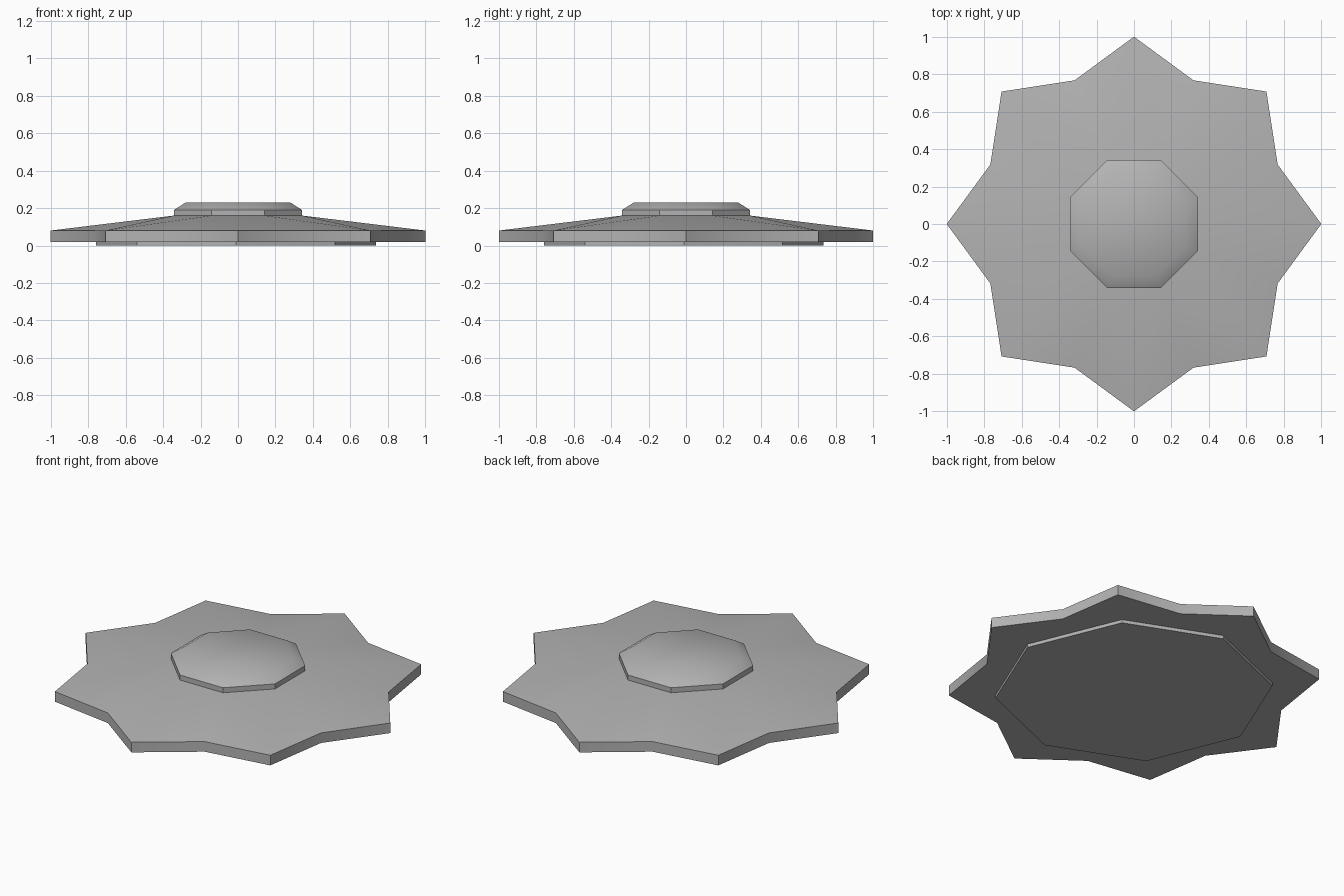
import bpy, bmesh, math

if "Cube" in bpy.data.objects:
    bpy.data.objects.remove(bpy.data.objects["Cube"], do_unlink=True)

grey = bpy.data.materials.new("plain grey")
grey.use_nodes = True
colour = (0.45, 0.45, 0.45, 1)
grey.diffuse_color = colour
grey.node_tree.nodes["Principled BSDF"].inputs["Base Color"].default_value = colour

STEP = math.pi / 4
HALF = STEP / 2


def ring(bm, r, z, turn=0.0, cx=0.0, cy=0.0):
    return [bm.verts.new((cx + r * math.cos(i * STEP + turn),
                          cy + r * math.sin(i * STEP + turn), z)) for i in range(8)]


def bridge(bm, low, high):
    n = len(low)
    for i in range(n):
        j = (i + 1) % n
        bm.faces.new((low[i], low[j], high[j], high[i]))


def finish(bm, name):
    bmesh.ops.recalc_face_normals(bm, faces=bm.faces)
    mesh = bpy.data.meshes.new(name)
    bm.to_mesh(mesh)
    bm.free()
    mesh.materials.append(grey)
    obj = bpy.data.objects.new(name, mesh)
    bpy.context.collection.objects.link(obj)
    bpy.ops.object.select_all(action='DESELECT')
    obj.select_set(True)
    bpy.context.view_layer.objects.active = obj
    bpy.ops.object.shade_smooth_by_angle(angle=math.radians(35))


def stack(name, levels, turn=0.0, cx=0.0, cy=0.0):
    """Closed octagonal solid through (radius, height) levels."""
    bm = bmesh.new()
    rings = [ring(bm, r, z, turn, cx, cy) for r, z in levels]
    for low, high in zip(rings, rings[1:]):
        bridge(bm, low, high)
    bm.faces.new(rings[0])
    bm.faces.new(rings[-1])
    finish(bm, name)


# Eight-pointed star body with a sloping top that rises to the hub
bm = bmesh.new()
outlines = []
for z in (0.02, 0.08):
    tips, valleys = ring(bm, 1.0, z), ring(bm, 0.83, z, HALF)
    outlines.append([v for pair in zip(tips, valleys) for v in pair])
bridge(bm, *outlines)
bm.faces.new(outlines[0])
inner = ring(bm, 0.37, 0.16, HALF)
top = outlines[1]
for i in range(8):
    tip, valley, nxt = top[2 * i], top[2 * i + 1], top[(2 * i + 2) % 16]
    bm.faces.new((tip, inner[i], inner[i - 1]))
    bm.faces.new((tip, valley, inner[i]))
    bm.faces.new((valley, nxt, inner[i]))
bm.faces.new(inner)
finish(bm, "star_body")

# Raised hub with a bevelled rim
stack("hub", [(0.37, 0.16), (0.37, 0.19), (0.302, 0.23)], HALF)

# Thin foot plate underneath, slightly off centre
stack("foot_plate", [(0.747, 0.0), (0.747, 0.02)], 0.0, -0.01, -0.012)
